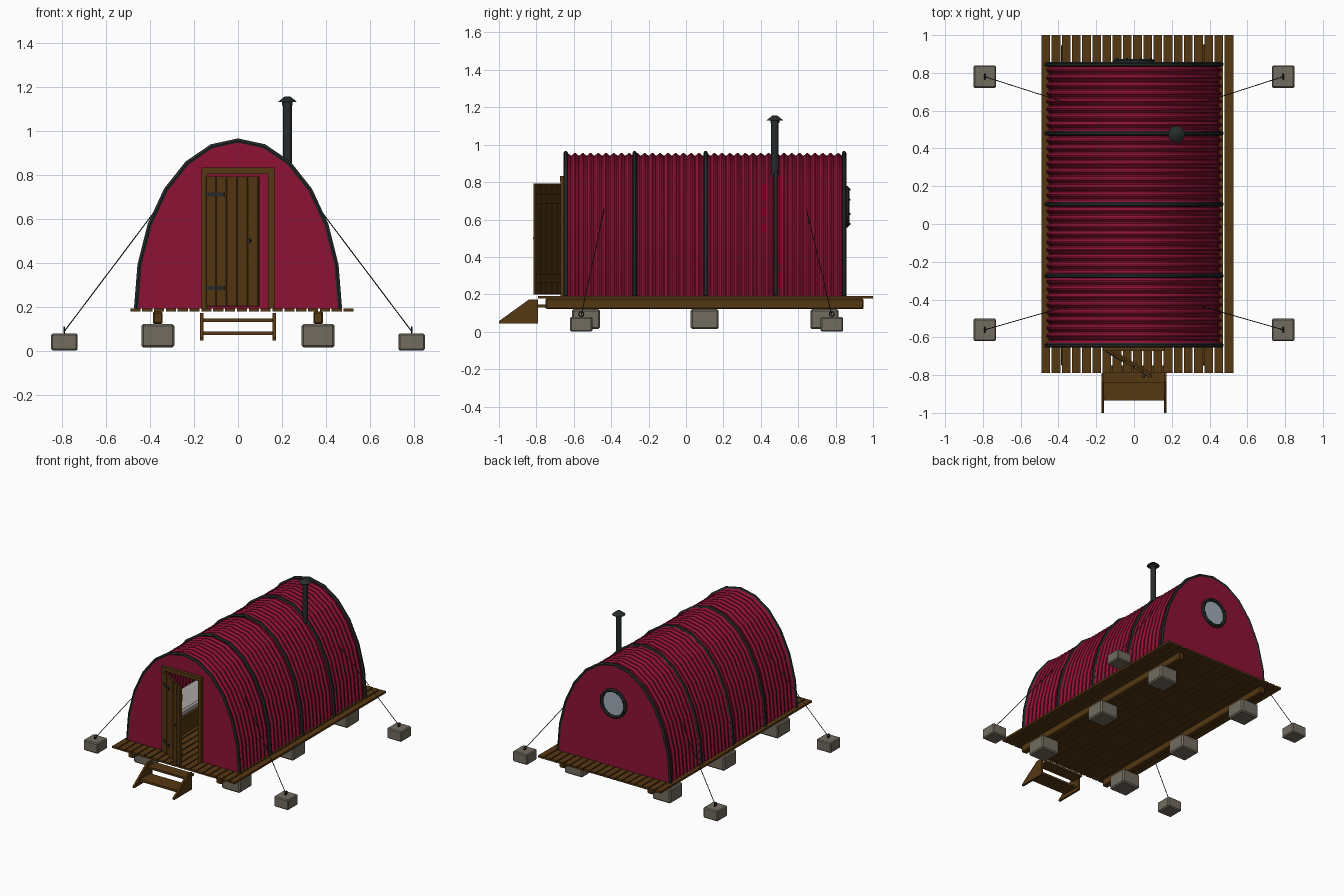
import bpy, bmesh, math
from mathutils import Vector, Matrix

if "Cube" in bpy.data.objects:
    bpy.data.objects.remove(bpy.data.objects["Cube"])

def mat(name, rgb):
    m = bpy.data.materials.new(name)
    m.diffuse_color = (*rgb, 1)
    m.use_nodes = True
    m.node_tree.nodes["Principled BSDF"].inputs["Base Color"].default_value = m.diffuse_color
    return m

RED = mat("crimson_metal", (0.27, 0.006, 0.035))
WOOD = mat("brown_wood", (0.09, 0.038, 0.006))
DARK = mat("dark_metal", (0.02, 0.024, 0.024))
STONE = mat("concrete", (0.17, 0.15, 0.115))
GLASS = mat("window_glass", (0.36, 0.41, 0.47))
CLOTH = mat("light_cloth", (0.4, 0.39, 0.36))

def add(name, mesh, m):
    ob = bpy.data.objects.new(name, mesh)
    bpy.context.collection.objects.link(ob)
    mesh.materials.clear()
    mesh.materials.append(m)
    return ob

def from_bm(name, bm, m, smooth=None):
    bmesh.ops.recalc_face_normals(bm, faces=bm.faces)
    mesh = bpy.data.meshes.new(name)
    bm.to_mesh(mesh)
    bm.free()
    ob = add(name, mesh, m)
    if smooth:
        mesh.shade_smooth()
        mesh.set_sharp_from_angle(angle=math.radians(smooth))
    return ob

def box(name, lo, hi, m, bevel=0, matrix=None):
    lo, hi = Vector(lo), Vector(hi)
    bm = bmesh.new()
    bmesh.ops.create_cube(bm, size=1)
    for v in bm.verts:
        v.co = (lo + hi) / 2 + Vector(a * b for a, b in zip(v.co, hi - lo))
    if bevel:
        bmesh.ops.bevel(bm, geom=bm.edges[:], offset=bevel, segments=1, affect='EDGES')
    if matrix:
        bm.transform(matrix)
    return from_bm(name, bm, m)

def cone(name, p, q, r1, r2, m, n=16):
    p, q = Vector(p), Vector(q)
    bm = bmesh.new()
    bmesh.ops.create_cone(bm, cap_ends=True, segments=n, radius1=r1, radius2=r2, depth=(q - p).length)
    rot = (q - p).to_track_quat('Z', 'Y').to_matrix().to_4x4()
    bm.transform(Matrix.Translation((p + q) / 2) @ rot)
    return from_bm(name, bm, m, 40)

def tube(name, pts, r, m, closed=False):
    cu = bpy.data.curves.new(name, 'CURVE')
    cu.dimensions = '3D'
    cu.bevel_depth, cu.bevel_resolution, cu.use_fill_caps = r, 1, True
    sp = cu.splines.new('POLY')
    sp.points.add(len(pts) - 1)
    for s, p in zip(sp.points, pts):
        s.co = (*p, 1)
    sp.use_cyclic_u = closed
    tmp = bpy.data.objects.new("tmp", cu)
    bpy.context.collection.objects.link(tmp)
    mesh = bpy.data.meshes.new_from_object(tmp.evaluated_get(bpy.context.evaluated_depsgraph_get()))
    bpy.data.objects.remove(tmp)
    mesh.name = name
    mesh.shade_smooth()
    mesh.set_sharp_from_angle(angle=math.radians(50))
    return add(name, mesh, m)

def prism(name, pts, depth, m):
    # extrude a flat outline along a vector
    bm = bmesh.new()
    f = bm.faces.new([bm.verts.new(p) for p in pts])
    g = bmesh.ops.extrude_face_region(bm, geom=[f])["geom"]
    bmesh.ops.translate(bm, vec=depth, verts=[v for v in g if isinstance(v, bmesh.types.BMVert)])
    bmesh.ops.triangulate(bm, faces=[f for f in bm.faces if len(f.verts) > 4])
    return from_bm(name, bm, m)

FLOOR, SEG = 0.192, 12

def arch(y, off=0.0):
    # half-ellipse section, base to base
    return [Vector((-(0.457 + off) * math.cos(math.pi * i / SEG), y,
                    FLOOR + (0.757 + off) * math.sin(math.pi * i / SEG))) for i in range(SEG + 1)]

# deck planks, bearers and foundation blocks
for i in range(19):
    x = -0.49 + i * 0.0539
    box(f"deck_plank_{i}", (x, -0.79, 0.177), (x + 0.046, 1.0, 0.192), WOOD)
for s in (-1, 1):
    box(f"floor_bearer_{s}", (s * 0.365 - 0.022, -0.75, 0.121), (s * 0.365 + 0.022, 0.95, 0.177), WOOD, 0.006)
    for y in (-0.535, 0.1, 0.74):
        box("foundation_block", (s * 0.365 - 0.075, y - 0.075, 0.014), (s * 0.365 + 0.075, y + 0.075, 0.121), STONE, 0.009)

# corrugated shell
bm = bmesh.new()
WAVES, SUB = 36, 6
prev = None
for j in range(WAVES * SUB + 1):
    row = [bm.verts.new(p) for p in arch(-0.645 + 1.49 * j / (WAVES * SUB), 0.007 * math.sin(math.tau * j / SUB))]
    if prev:
        for k in range(SEG):
            bm.faces.new((prev[k], prev[k + 1], row[k + 1], row[k]))
    prev = row
from_bm("corrugated_shell", bm, RED, 35)

# arched hoops
for y in (-0.643, -0.275, 0.105, 0.48, 0.845):
    tube("arched_hoop", arch(y, 0.006), 0.012, DARK)

# end walls, the front one with a doorway
door_hole = [(0.14, -0.65, FLOOR), (0.14, -0.65, 0.81), (-0.14, -0.65, 0.81), (-0.14, -0.65, FLOOR)]
prism("front_wall", arch(-0.65) + door_hole, (0, 0.012, 0), RED)
prism("back_wall", arch(0.84), (0, 0.012, 0), RED)

# door frame
for s in (-1, 1):
    box("door_jamb", (s * 0.151 - 0.014, -0.672, FLOOR), (s * 0.151 + 0.014, -0.63, 0.83), WOOD)
box("door_head", (-0.165, -0.673, 0.803), (0.165, -0.63, 0.832), WOOD)

# open plank door
M = Matrix.Translation((-0.142, -0.668, 0)) @ Matrix.Rotation(math.radians(-31), 4, 'Z')
for i in range(5):
    box(f"door_plank_{i}", (i * 0.0555, -0.008, 0.2), (i * 0.0555 + 0.053, 0.008, 0.793), WOOD, 0.002, M)
for z in (0.285, 0.71):
    box("door_brace", (0.015, 0.006, z - 0.025), (0.262, 0.018, z + 0.025), WOOD, 0, M)
    box("door_hinge", (0, -0.013, z - 0.009), (0.1, -0.007, z + 0.009), DARK, 0, M)
cone("door_knob", M @ Vector((0.235, -0.006, 0.5)), M @ Vector((0.235, -0.026, 0.5)), 0.007, 0.011, DARK, 10)

# round back window
tube("window_ring", [(0.097 * math.cos(a), 0.86, 0.668 + 0.11 * math.sin(a) * 0.9)
                     for a in [math.tau * i / 24 for i in range(24)]], 0.013, DARK, True)
cone("window_pane", (0, 0.85, 0.668), (0, 0.858, 0.668), 0.095, 0.095, GLASS, 24)
cone("window_pane_inside", (0, 0.834, 0.668), (0, 0.84, 0.668), 0.095, 0.095, GLASS, 24)
for i in range(8):
    a = math.tau * (i + 0.5) / 8
    x, z = 0.097 * math.cos(a), 0.668 + 0.099 * math.sin(a)
    cone("window_bolt", (x, 0.865, z), (x, 0.879, z), 0.006, 0.005, DARK, 8)

# stovepipe, cap and stove
cone("stovepipe", (0.225, 0.475, 0.45), (0.225, 0.475, 1.135), 0.02, 0.02, DARK)
cone("pipe_collar", (0.225, 0.475, 1.115), (0.225, 0.475, 1.133), 0.024, 0.024, DARK)
cone("pipe_cap", (0.225, 0.475, 1.13), (0.225, 0.475, 1.155), 0.045, 0.014, DARK)
box("stove", (0.155, 0.4, 0.21), (0.295, 0.55, 0.45), DARK, 0.008)

# interior bunk
box("bunk_base", (-0.43, -0.45, FLOOR), (-0.2, 0.6, 0.32), WOOD)
box("bunk_mattress", (-0.425, -0.44, 0.32), (-0.205, 0.59, 0.37), CLOTH, 0.012)

# front steps
side = [(-0.79, 0.172), (-0.84, 0.172), (-1.0, 0.057), (-1.0, 0.045), (-0.79, 0.045)]
for x in (-0.173, 0.158):
    prism("step_stringer", [(x, y, z) for y, z in side], (0.015, 0, 0), WOOD)
box("upper_tread", (-0.16, -0.84, 0.13), (0.16, -0.75, 0.145), WOOD)
box("lower_tread", (-0.16, -0.935, 0.07), (0.16, -0.815, 0.086), WOOD)

# guy ropes with anchor blocks and eye bolts
for s in (-1, 1):
    for y, ytop in ((0.78, 0.643), (-0.56, -0.438)):
        x = s * 0.79
        box("anchor_block", (x - 0.06, y - 0.06, 0.0), (x + 0.06, y + 0.06, 0.078), STONE, 0.007)
        tube("eye_bolt", [(x, y + 0.013 * math.cos(a), 0.094 + 0.013 * math.sin(a))
                          for a in [math.tau * i / 12 for i in range(12)]], 0.004, DARK, True)
        cone("guy_rope", (x, y, 0.088), (s * 0.363, ytop, 0.655), 0.0025, 0.0025, DARK, 6)
